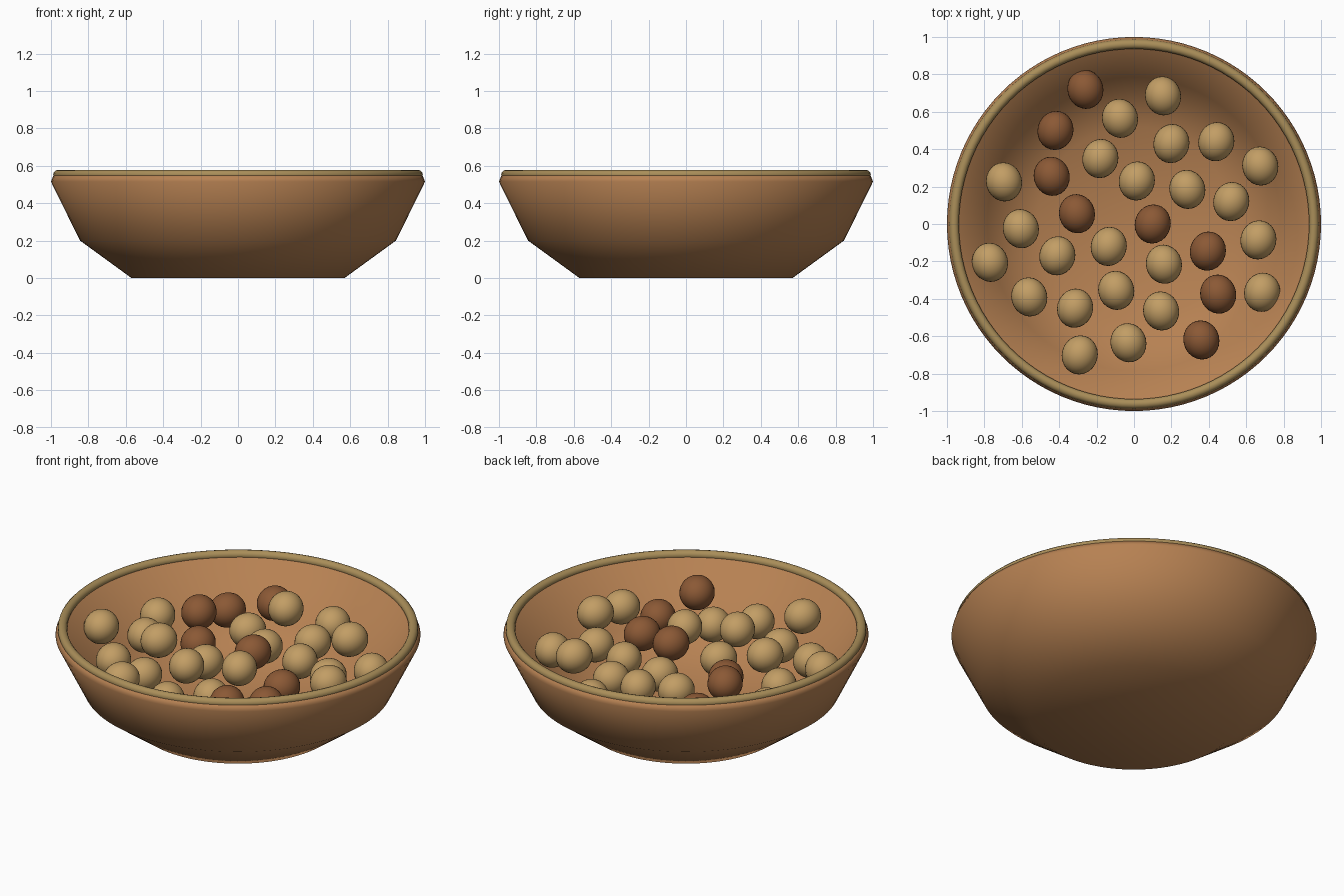
import bpy, bmesh, math
from mathutils import Matrix

if "Cube" in bpy.data.objects:
    bpy.data.objects.remove(bpy.data.objects["Cube"])


def material(name, rgb):
    m = bpy.data.materials.new(name)
    m.diffuse_color = (*rgb, 1)
    m.use_nodes = True
    m.node_tree.nodes["Principled BSDF"].inputs["Base Color"].default_value = m.diffuse_color
    return m


CLAY = material("clay", (0.47, 0.22, 0.085))
GLAZE = material("rim_glaze", (0.40, 0.27, 0.10))
TAN = material("tan_nut", (0.54, 0.34, 0.13))
BROWN = material("brown_nut", (0.26, 0.10, 0.036))


def finish(name, bm, mat):
    bmesh.ops.recalc_face_normals(bm, faces=bm.faces)
    for f in bm.faces:
        f.smooth = True
    me = bpy.data.meshes.new(name)
    bm.to_mesh(me)
    bm.free()
    me.materials.append(mat)
    ob = bpy.data.objects.new(name, me)
    bpy.context.collection.objects.link(ob)
    return ob


def lathe(name, profile, mat, closed=False, steps=96):
    bm = bmesh.new()
    vs = [bm.verts.new((r, 0, z)) for r, z in profile]
    pairs = list(zip(vs, vs[1:])) + ([(vs[-1], vs[0])] if closed else [])
    es = [bm.edges.new(p) for p in pairs]
    bmesh.ops.spin(bm, geom=vs + es, axis=(0, 0, 1), cent=(0, 0, 0),
                   angle=2 * math.pi, steps=steps, use_duplicate=False)
    bmesh.ops.remove_doubles(bm, verts=bm.verts, dist=1e-4)
    return finish(name, bm, mat)


# Bowl: outer wall, lip, inner wall and floor
lathe("bowl", [(0, 0), (0.57, 0), (0.845, 0.2), (1.0, 0.515), (0.985, 0.552),
               (0.94, 0.55), (0.785, 0.22), (0.52, 0.055), (0, 0.055)], CLAY)

# Rounded rim band
rim = [(0.962 + 0.026 * math.cos(a), 0.552 + 0.026 * math.sin(a))
       for a in (i * math.pi / 6 for i in range(12))]
lathe("rim", rim, GLAZE, closed=True)

# Nuts: (x, y), lying in two heights
LOW, HIGH = 0.36, 0.436
tan_low = [(.155, .685), (.20, .43), (.675, .31), (-.18, .35), (-.695, .225),
           (.015, .23), (.285, .185), (.52, .12), (-.605, -.025), (-.135, -.12),
           (-.56, -.39), (-.315, -.45), (.145, -.465), (.685, -.365), (-.03, -.635)]
tan_high = [(-.075, .565), (.44, .44), (-.77, -.205), (-.41, -.17), (.16, -.215),
            (.665, -.085), (-.095, -.355), (-.29, -.70)]
brown_low = [(-.26, .72), (-.42, .50), (-.305, .055), (.395, -.145), (.45, -.375)]
brown_high = [(-.44, .255), (.10, 0), (.36, -.62)]


def nuts(name, spots, z, mat):
    for i, (x, y) in enumerate(spots):
        bm = bmesh.new()
        m = (Matrix.Translation((x, y, z)) @ Matrix.Rotation(0.25 * (-1) ** i, 4, 'Z')
             @ Matrix.Diagonal((0.096, 0.105, 0.096, 1)))
        bmesh.ops.create_uvsphere(bm, u_segments=24, v_segments=16, radius=1, matrix=m)
        finish(f"{name}_{i + 1}", bm, mat)


nuts("tan_nut_low", tan_low, LOW, TAN)
nuts("tan_nut_high", tan_high, HIGH, TAN)
nuts("brown_nut_low", brown_low, LOW, BROWN)
nuts("brown_nut_high", brown_high, HIGH, BROWN)
